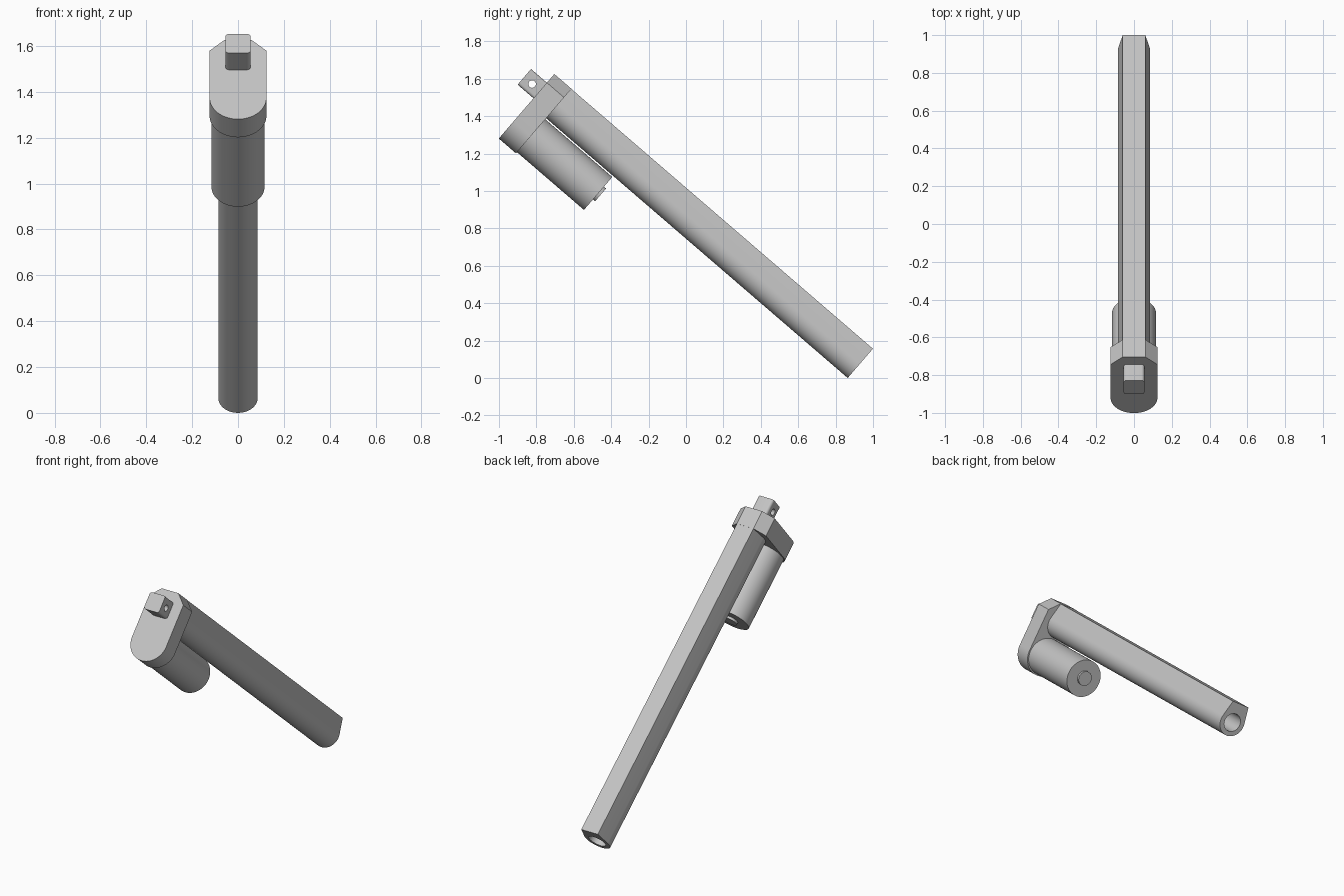
import bpy
import bmesh
from math import sin, cos, pi, radians
from mathutils import Matrix

if "Cube" in bpy.data.objects:
    bpy.data.objects.remove(bpy.data.objects["Cube"])

# Working frame: y runs along the tube, z across it; everything is tilted at once
TILT = Matrix.Rotation(radians(-40.74), 4, "X")
TUBE_Z, MOTOR_Z = 0.65, 0.441

grey = bpy.data.materials.new("light grey metal")
grey.use_nodes = True
colour = (0.55, 0.55, 0.55, 1)
grey.diffuse_color = colour
grey.node_tree.nodes["Principled BSDF"].inputs["Base Color"].default_value = colour


def arc(cx, cz, r, start, end, steps):
    """Points on an arc, angles in degrees."""
    angles = [radians(start + (end - start) * i / steps) for i in range(steps + 1)]
    return [(cx + r * cos(a), cz + r * sin(a)) for a in angles]


def circle(cz, r, steps=64):
    return arc(0, cz, r, 0, 360, steps)[:-1]


def prism(name, profile, y0, y1):
    """Extrude an x-z profile from y0 to y1."""
    bm = bmesh.new()
    face = bm.faces.new([bm.verts.new((x, y0, z)) for x, z in profile])
    out = bmesh.ops.extrude_face_region(bm, geom=[face])
    moved = [v for v in out["geom"] if isinstance(v, bmesh.types.BMVert)]
    bmesh.ops.translate(bm, verts=moved, vec=(0, y1 - y0, 0))
    bmesh.ops.recalc_face_normals(bm, faces=bm.faces)
    mesh = bpy.data.meshes.new(name)
    bm.to_mesh(mesh)
    bm.free()
    mesh.materials.append(grey)
    obj = bpy.data.objects.new(name, mesh)
    bpy.context.collection.objects.link(obj)
    return obj


def activate(obj):
    bpy.ops.object.select_all(action="DESELECT")
    obj.select_set(True)
    bpy.context.view_layer.objects.active = obj


def cut(obj, cutter):
    cutter.hide_render = True
    mod = obj.modifiers.new("cut", "BOOLEAN")
    mod.operation = "DIFFERENCE"
    mod.solver = "EXACT"
    mod.object = cutter
    activate(obj)
    bpy.ops.object.modifier_apply(modifier=mod.name)
    bpy.data.objects.remove(cutter)


# Outer tube: flat top, leaning sides, round underside, bored from the far end
tube_profile = [(-0.06, 0.771), (0.06, 0.771)] + arc(0, TUBE_Z, 0.0855, 12, -192, 48)
outer_tube = prism("outer_tube", tube_profile, -1.48, 0.655)
cut(outer_tube, prism("bore_cutter", circle(TUBE_Z, 0.056), -1.45, 0.75))

# Gear housing: chamfered top and round bottom
housing_profile = [(-0.124, 0.711), (-0.06, 0.772), (0.06, 0.772), (0.124, 0.711)]
housing_profile += arc(0, MOTOR_Z, 0.124, 0, -180, 40)
gear_housing = prism("gear_housing", housing_profile, -1.594, -1.473)

# Motor and its end boss
motor = prism("motor", circle(MOTOR_Z, 0.116), -1.48, -1.0)
motor_boss = prism("motor_boss", circle(MOTOR_Z + 0.003, 0.045), -1.01, -0.985)

# Rod end: rounded square block with a cross hole for the pin
half, r = 0.055, 0.016
rod_profile = []
for i, (sx, sz) in enumerate([(1, 1), (-1, 1), (-1, -1), (1, -1)]):
    rod_profile += arc(sx * (half - r), 0.656 + sz * (half - r), r, 90 * i, 90 * i + 90, 6)
rod_end = prism("rod_end", rod_profile, -1.706, -1.58)
pin_cutter = prism("pin_cutter", circle(0, 0.02, 32), -0.2, 0.2)
pin_cutter.data.transform(Matrix.Translation((0, -1.649, 0.654)) @ Matrix.Rotation(pi / 2, 4, "Z"))
cut(rod_end, pin_cutter)

# Tilt and shade every part
for part in (outer_tube, gear_housing, motor, motor_boss, rod_end):
    part.data.transform(TILT)
    activate(part)
    bpy.ops.object.shade_smooth_by_angle(angle=radians(30))
